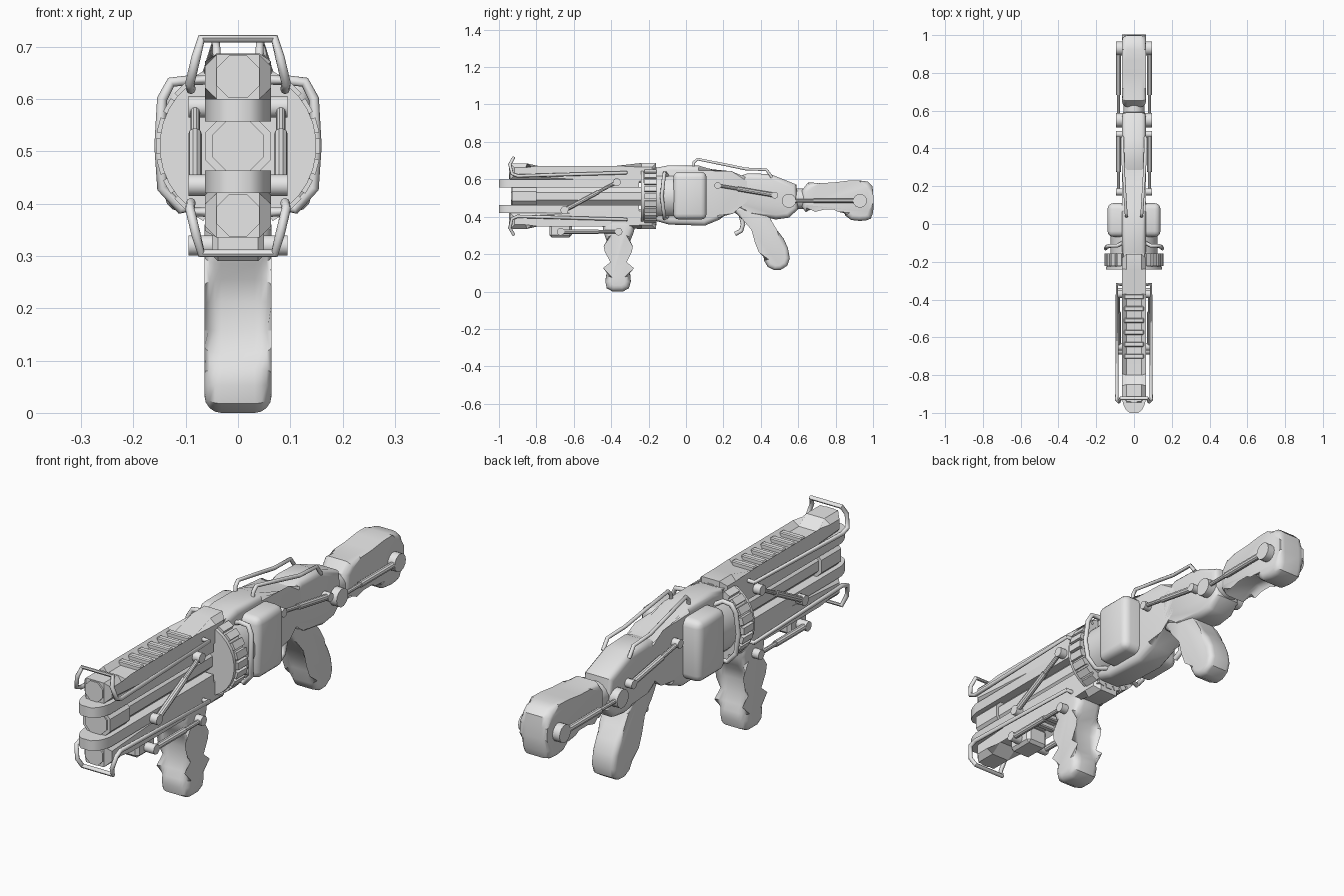
import bpy, bmesh, math
from mathutils import Vector, Matrix

cube = bpy.data.objects.get("Cube")
if cube:
    bpy.data.objects.remove(cube)

grey = bpy.data.materials.new("plain grey")
grey.use_nodes = True
grey.diffuse_color = (0.8, 0.8, 0.8, 1)
grey.node_tree.nodes["Principled BSDF"].inputs["Base Color"].default_value = (0.8, 0.8, 0.8, 1)
MID = 0.51  # height of the barrel axis


def add(name, bm, angle=35):
    bmesh.ops.recalc_face_normals(bm, faces=bm.faces)
    me = bpy.data.meshes.new(name)
    bm.to_mesh(me)
    bm.free()
    me.materials.append(grey)
    ob = bpy.data.objects.new(name, me)
    bpy.context.collection.objects.link(ob)
    if angle:
        bpy.ops.object.select_all(action='DESELECT')
        ob.select_set(True)
        bpy.context.view_layer.objects.active = ob
        bpy.ops.object.shade_smooth_by_angle(angle=math.radians(angle))
    return ob


def soften(pts):
    """Cut every corner of a closed outline once."""
    out = []
    for a, b in zip(pts, pts[1:] + pts[:1]):
        a, b = Vector(a), Vector(b)
        out += [a.lerp(b, 0.25), a.lerp(b, 0.75)]
    return out


def slab(name, pts, half, bevel=0.0, segs=3, flip=False, angle=35):
    """Side outline (y, z) extruded across x, with rounded rims."""
    bm = bmesh.new()
    rings = [[bm.verts.new((s * half, y, 2 * MID - z if flip else z)) for y, z in pts]
             for s in (-1, 1)]
    caps = [bm.faces.new(r) for r in rings]
    n = len(pts)
    for i in range(n):
        j = (i + 1) % n
        bm.faces.new((rings[0][i], rings[0][j], rings[1][j], rings[1][i]))
    if bevel:
        rim = list({e for c in caps for e in c.edges})
        bmesh.ops.bevel(bm, geom=rim, offset=bevel, segments=segs, profile=0.5,
                        affect='EDGES', clamp_overlap=True)
    return add(name, bm, angle)


def box(name, lo, hi, bevel=0.0, segs=1):
    bm = bmesh.new()
    lo, hi = Vector(lo), Vector(hi)
    bmesh.ops.create_cube(bm, size=1, matrix=Matrix.Translation((lo + hi) / 2)
                          @ Matrix.Diagonal((*(hi - lo), 1)))
    if bevel:
        bmesh.ops.bevel(bm, geom=bm.edges[:], offset=bevel, segments=segs,
                        profile=0.5, affect='EDGES')
    return add(name, bm)


def rod(name, a, b, r, sides=12, r2=None):
    a, b = Vector(a), Vector(b)
    d = b - a
    turn = d.to_track_quat('Z', 'Y').to_matrix().to_4x4()
    bm = bmesh.new()
    bmesh.ops.create_cone(bm, cap_ends=True, segments=sides, radius1=r,
                          radius2=r if r2 is None else r2, depth=d.length,
                          matrix=Matrix.Translation((a + b) / 2) @ turn
                          @ Matrix.Rotation(math.pi / sides, 4, 'Z'))
    return add(name, bm, 35 if sides > 8 else 0)


def tube(name, pts, r):
    """Bent round tube through the points."""
    cu = bpy.data.curves.new(name, 'CURVE')
    cu.dimensions = '3D'
    cu.bevel_depth = r
    cu.bevel_resolution = 2
    cu.use_fill_caps = True
    sp = cu.splines.new('POLY')
    sp.points.add(len(pts) - 1)
    for p, co in zip(sp.points, pts):
        p.co = (*co, 1)
    tmp = bpy.data.objects.new(name + "_path", cu)
    bm = bmesh.new()
    me = bpy.data.meshes.new_from_object(tmp)
    bm.from_mesh(me)
    bpy.data.objects.remove(tmp)
    bpy.data.meshes.remove(me)
    return add(name, bm, 50)


# Upper and lower housings, muzzles, ribs, nose bands and hoop guards
housing = [(-0.94, 0.6), (-0.94, 0.685), (-0.85, 0.685), (-0.8, 0.65), (-0.37, 0.65),
           (-0.24, 0.687), (-0.16, 0.687), (-0.16, 0.58), (-0.3, 0.58)]
for tag, flip in (("upper", False), ("lower", True)):
    def h(z):
        return 2 * MID - z if flip else z
    slab(tag + "_housing", housing, 0.063, 0.022, 1, flip, 20)
    rod(tag + "_muzzle", (0, -0.947, h(0.642)), (0, -0.9, h(0.642)), 0.044, 8)
    for i in range(6 if not flip else 5):
        y = -0.7 + i * 0.063
        z = sorted((h(0.64), h(0.668)))
        box(tag + "_rib", (-0.052, y - 0.013, z[0]), (0.052, y + 0.013, z[1]), 0.004)
    # flat band whose front end wraps to a blunt nose
    outline = [(0.063, -0.25), (0.063, -0.93), (0.055, -0.96), (0.042, -0.985), (0.022, -1)]
    outline += [(-x, y) for x, y in reversed(outline)]
    bm = bmesh.new()
    base = bm.faces.new([bm.verts.new((x, y, h(0.557))) for x, y in outline])
    ext = bmesh.ops.extrude_face_region(bm, geom=[base])
    top = [v for v in ext["geom"] if isinstance(v, bmesh.types.BMVert)]
    bmesh.ops.translate(bm, verts=top, vec=(0, 0, h(0.6) - h(0.557)))
    add(tag + "_nose_band", bm, 50)
    side = [(0.05, -0.32, h(0.637)), (0.09, -0.32, h(0.635)), (0.09, -0.9, h(0.618)),
            (0.092, -0.93, h(0.63)), (0.08, -0.942, h(0.68)), (0.07, -0.922, h(0.715))]
    tube(tag + "_hoop_guard", side + [(-x, y, z) for x, y, z in reversed(side)], 0.009)

# Middle barrel
rod("middle_muzzle", (0, -0.93, MID), (0, -0.8, MID), 0.068, 8)
rod("middle_muzzle_face", (0, -0.935, MID), (0, -0.92, MID), 0.054, 8)
rod("middle_barrel", (0, -0.82, MID), (0, -0.2, MID), 0.054, 8)

# Toothed ring and its core
rod("ring_core", (0, -0.228, MID), (0, -0.157, MID), 0.143, 32)
rod("ring_flange", (0, -0.24, MID), (0, -0.226, MID), 0.15, 32)
bm = bmesh.new()
for i in range(24):
    bmesh.ops.create_cube(bm, size=1, matrix=Matrix.Translation((0, -0.19, MID))
                          @ Matrix.Rotation(i * math.tau / 24, 4, 'Y')
                          @ Matrix.Translation((0.14, 0, 0))
                          @ Matrix.Diagonal((0.034, 0.066, 0.029, 1)))
add("ring_teeth", bm, 0)
rod("ring_neck", (0, -0.16, MID), (0, -0.06, MID), 0.125, 24)

# Receiver, side magazine and rear body
slab("receiver", [(-0.17, 0.66), (-0.09, 0.675), (0.07, 0.673), (0.24, 0.618), (0.35, 0.615),
                  (0.35, 0.46), (0.24, 0.44), (0.18, 0.385), (0.1, 0.352), (-0.09, 0.358),
                  (-0.17, 0.38)], 0.063, 0.025)
box("side_magazine", (-0.14, -0.068, 0.385), (0.14, 0.11, 0.64), 0.03, 3)
slab("rear_body", [(0.24, 0.6), (0.33, 0.632), (0.45, 0.628), (0.59, 0.572), (0.6, 0.44),
                   (0.55, 0.395), (0.48, 0.385), (0.34, 0.42), (0.24, 0.46)], 0.063, 0.025)
slab("rear_grip", soften([(0.22, 0.46), (0.42, 0.46), (0.47, 0.35), (0.54, 0.26), (0.56, 0.15),
                          (0.49, 0.105), (0.42, 0.14), (0.41, 0.24), (0.33, 0.36)]),
     0.056, 0.036, 4)

# Front grip
slab("front_grip", soften([(-0.45, 0.39), (-0.27, 0.39), (-0.28, 0.3), (-0.325, 0.24),
                           (-0.315, 0.13), (-0.29, 0.07), (-0.31, 0), (-0.42, 0),
                           (-0.435, 0.07), (-0.405, 0.13), (-0.4, 0.24), (-0.44, 0.3)]),
     0.064, 0.032, 4)
box("front_block", (-0.05, -0.73, 0.29), (0.05, -0.61, 0.37), 0.012)

# Trigger
tube("trigger", [(0, 0.29, 0.42), (0, 0.305, 0.36), (0, 0.295, 0.325), (0, 0.262, 0.307)], 0.012)

# Shoulder stock
rod("stock_neck", (0, 0.56, 0.495), (0, 0.66, 0.495), 0.056, 16)
slab("shoulder_stock", soften([(0.62, 0.585), (0.75, 0.578), (0.9, 0.597), (0.995, 0.585),
                               (1.003, 0.5), (1.0, 0.395), (0.95, 0.375), (0.86, 0.385),
                               (0.83, 0.465), (0.7, 0.465), (0.62, 0.41)]), 0.063, 0.032, 4)

# Linkages: pivots across the body with a rod on each side
links = [("barrel", (-0.37, 0.585), (-0.65, 0.435), 0.021, 0.021),
         ("front_grip", (-0.36, 0.32), (-0.67, 0.32), 0.02, 0.02),
         ("receiver", (0.17, 0.567), (0.475, 0.515), 0.018, 0.018),
         ("stock", (0.55, 0.485), (0.93, 0.485), 0.038, 0.037)]
for name, a, b, ra, rb in links:
    for p, r in ((a, ra), (b, rb)):
        rod(name + "_pivot", (-0.095, *p), (0.095, *p), r, 14)
    for s, tag in ((1, "left"), (-1, "right")):
        ends = [Vector((s * 0.082, *p)) for p in (a, b)]
        rod(f"{name}_rod_{tag}", *ends, 0.009, 10)
        rod(f"{name}_sleeve_{tag}", ends[0].lerp(ends[1], 0.35), ends[1], 0.013, 10)

# Side hoops behind the ring and long top tubes
for s, tag in ((1, "left"), (-1, "right")):
    tube("side_hoop_" + tag, [(s * x, y, z) for x, y, z in (
        (0.06, -0.1, 0.62), (0.09, -0.115, 0.636), (0.128, -0.115, 0.632), (0.145, -0.12, 0.6),
        (0.15, -0.13, MID), (0.145, -0.12, 0.43), (0.11, -0.115, 0.39), (0.06, -0.1, 0.4))], 0.01)
    tube("top_tube_" + tag, [(s * x, y, z) for x, y, z in (
        (0.04, 0.04, 0.66), (0.041, 0.042, 0.69), (0.042, 0.06, 0.708), (0.052, 0.22, 0.676),
        (0.058, 0.32, 0.655), (0.06, 0.43, 0.651), (0.06, 0.46, 0.61))], 0.008)
